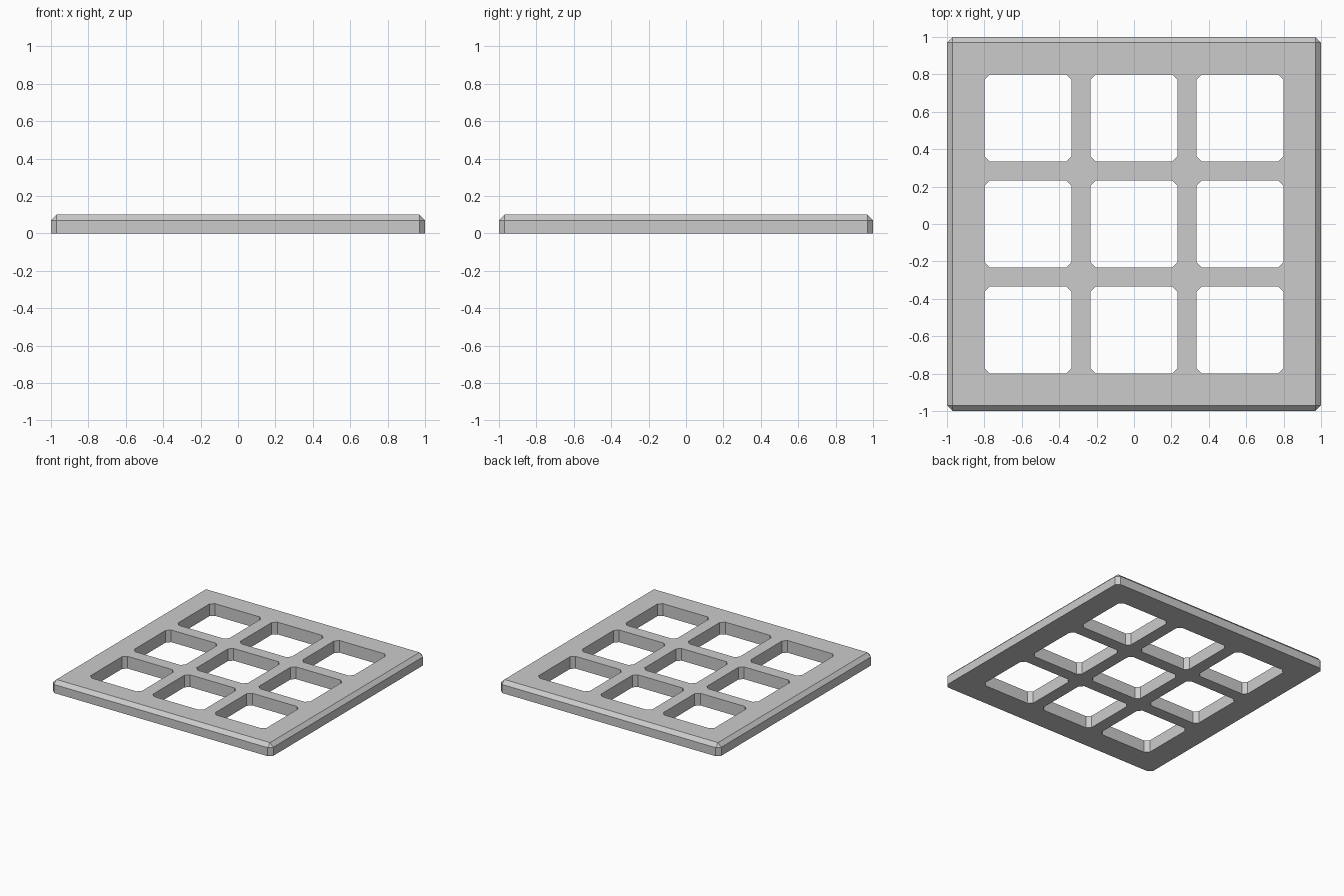
import bpy, bmesh
from mathutils import Matrix

if "Cube" in bpy.data.objects:
    bpy.data.objects.remove(bpy.data.objects["Cube"])

SIZE, THICK, CHAMFER = 2.0, 0.1, 0.03
BORDER, BAR = 0.2, 0.1
HOLE = (SIZE - 2 * BORDER - 2 * BAR) / 3
PITCH = HOLE + BAR


def add_box(bm, x, y, z, sx, sy, sz):
    m = Matrix.Translation((x, y, z)) @ Matrix.Diagonal((sx, sy, sz, 1))
    bmesh.ops.create_cube(bm, size=1, matrix=m)


def chamfer(bm, test):
    edges = [e for e in bm.edges if test(e)]
    bmesh.ops.bevel(bm, geom=edges, offset=CHAMFER, offset_type='OFFSET',
                    segments=1, profile=0.5, affect='EDGES')


def make_object(name, bm):
    bmesh.ops.recalc_face_normals(bm, faces=bm.faces[:])
    mesh = bpy.data.meshes.new(name)
    bm.to_mesh(mesh)
    bm.free()
    ob = bpy.data.objects.new(name, mesh)
    bpy.context.collection.objects.link(ob)
    return ob


def is_vertical(e):
    a, b = e.verts
    return abs(a.co.z - b.co.z) > 1e-4


# Plate: chamfered on the top and corner edges, sharp underneath
bm = bmesh.new()
add_box(bm, 0, 0, THICK / 2, SIZE, SIZE, THICK)
chamfer(bm, lambda e: max(v.co.z for v in e.verts) > 1e-4)
plate = make_object("lattice_plate", bm)

# Three by three cutters with chamfered corners
bm = bmesh.new()
for i in (-1, 0, 1):
    for j in (-1, 0, 1):
        add_box(bm, i * PITCH, j * PITCH, THICK / 2, HOLE, HOLE, THICK * 4)
chamfer(bm, is_vertical)
cutter = make_object("window_cutter", bm)
cutter.hide_render = True

# Cut the windows, then discard the cutter
mod = plate.modifiers.new("windows", 'BOOLEAN')
mod.operation = 'DIFFERENCE'
mod.solver = 'EXACT'
mod.object = cutter
bpy.context.view_layer.objects.active = plate
bpy.ops.object.modifier_apply(modifier=mod.name)
bpy.data.objects.remove(cutter)
